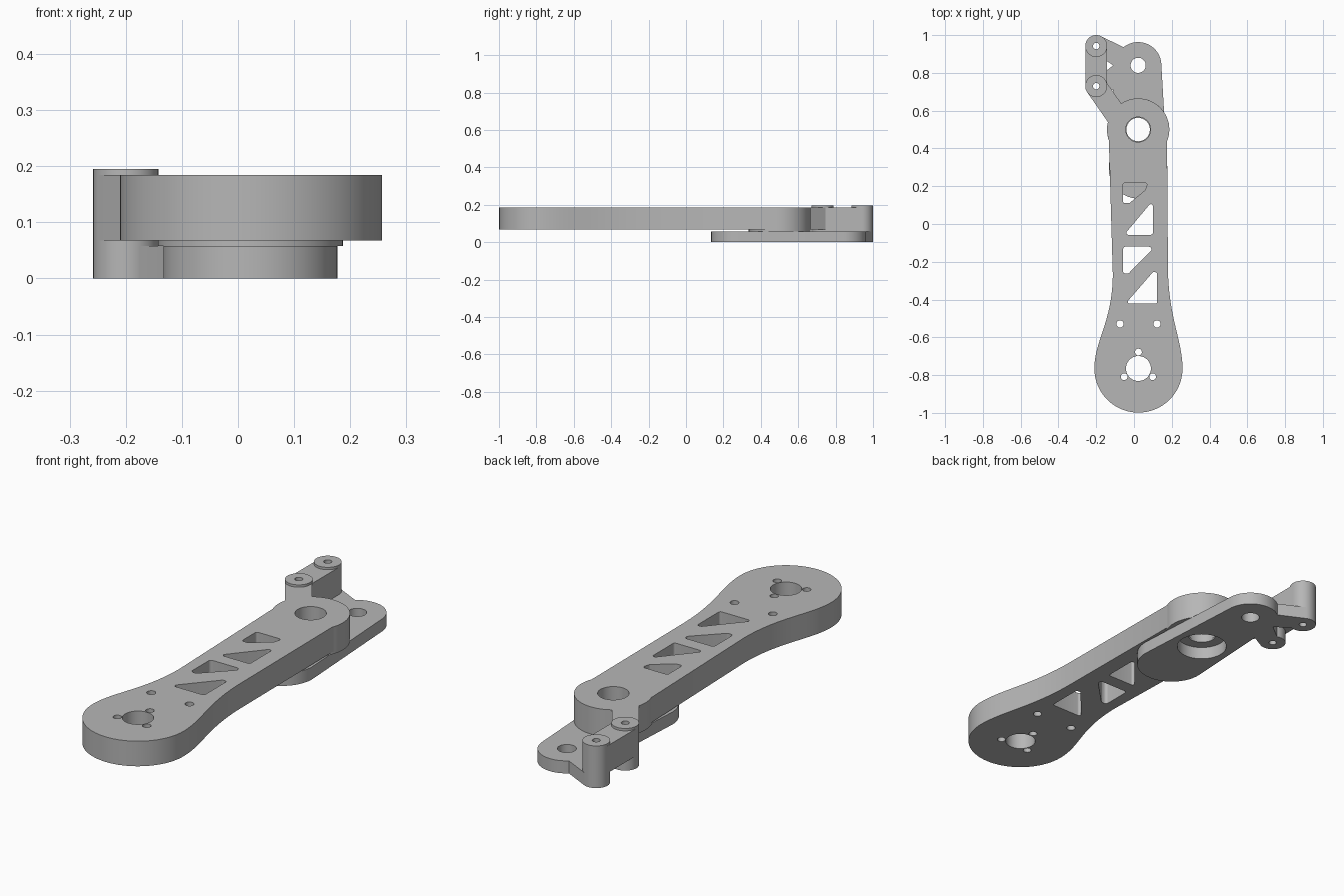
import bpy, bmesh
from math import cos, sin, radians
from mathutils import Vector
from mathutils.geometry import interpolate_bezier

cube = bpy.data.objects.get("Cube")
if cube:
    bpy.data.objects.remove(cube, do_unlink=True)

grey = bpy.data.materials.new("plain_grey")
grey.use_nodes = True
grey.diffuse_color = (0.47, 0.47, 0.47, 1)
grey.node_tree.nodes["Principled BSDF"].inputs["Base Color"].default_value = grey.diffuse_color


def arc(c, r, a0, a1):
    n = max(3, int(abs(a1 - a0) / 5))
    angles = [radians(a0 + (a1 - a0) * i / n) for i in range(n + 1)]
    return [(c[0] + r * cos(a), c[1] + r * sin(a)) for a in angles]


def circle(c, r):
    return arc(c, r, 0, 355)


def bezier(*pts):
    return [tuple(p) for p in interpolate_bezier(*[Vector(p) for p in pts], 20)][1:-1]


def rounded(corners, r=0.014):
    """Polygon with filleted corners."""
    out = []
    for i, p in enumerate(corners):
        p = Vector(p)
        a = (Vector(corners[i - 1]) - p).normalized()
        b = (Vector(corners[(i + 1) % len(corners)]) - p).normalized()
        half = a.angle(b) / 2
        d = r * cos(half) / sin(half)
        centre = p + (a + b).normalized() * r / sin(half)
        s, e = p + a * d - centre, p + b * d - centre
        out += [tuple(centre + s.slerp(e, k / 6).normalized() * r) for k in range(7)]
    return out


def plate(name, z0, z1, outline, holes=()):
    """Extrude an outline with through holes between two heights."""
    curve = bpy.data.curves.new(name, "CURVE")
    curve.dimensions, curve.fill_mode = "2D", "BOTH"
    curve.extrude = (z1 - z0) / 2
    for loop in [outline, *holes]:
        spline = curve.splines.new("POLY")
        spline.points.add(len(loop) - 1)
        for pt, (x, y) in zip(spline.points, loop):
            pt.co = (x, y, 0, 1)
        spline.use_cyclic_u = True
    source = bpy.data.objects.new(name + "_curve", curve)
    bpy.context.collection.objects.link(source)
    graph = bpy.context.evaluated_depsgraph_get()
    mesh = bpy.data.meshes.new_from_object(source.evaluated_get(graph))
    bpy.data.objects.remove(source, do_unlink=True)
    bm = bmesh.new()
    bm.from_mesh(mesh)
    bmesh.ops.translate(bm, verts=bm.verts, vec=(0, 0, (z0 + z1) / 2))
    bmesh.ops.remove_doubles(bm, verts=bm.verts, dist=0.0002)
    bmesh.ops.recalc_face_normals(bm, faces=bm.faces)
    bm.to_mesh(mesh)
    bm.free()
    mesh.name = name
    mesh.materials.clear()
    mesh.materials.append(grey)
    obj = bpy.data.objects.new(name, mesh)
    bpy.context.collection.objects.link(obj)
    bpy.ops.object.select_all(action="DESELECT")
    obj.select_set(True)
    bpy.context.view_layer.objects.active = obj
    bpy.ops.object.shade_smooth_by_angle(angle=radians(30))
    return obj


# Shared centres, radii and heights
hub, pivot, tip, heel = (0.0235, -0.765), (0.022, 0.5), (0.022, 0.84), (0.022, 0.29)
back_post, front_post = (-0.2, 0.942), (-0.2, 0.73)
post_r = 0.058
link_top, arm_low, arm_top, rim_top = 0.058, 0.068, 0.184, 0.195
post_holes = [circle(p, 0.017) for p in (back_post, front_post)]

# Upper arm: round hub, flared neck, pivot end and side bracket
arm_outline = (
    arc(hub, 0.2335, 180, 360)
    + bezier((0.257, -0.765), (0.257, -0.62), (0.185, -0.5), (0.18, -0.25))
    + [(0.18, -0.25)]
    + arc(pivot, 0.165, -22, 123)
    + [(-0.142, 0.745)]
    + arc(back_post, post_r, 0, 180)
    + arc(front_post, post_r, 180, 211)
    + arc(pivot, 0.165, 166, 200)
    + [(-0.112, -0.27)]
    + bezier((-0.112, -0.27), (-0.115, -0.52), (-0.21, -0.62), (-0.21, -0.765))
)
# Lightening cutouts and bolt holes
cutouts = [
    rounded([(-0.058, 0.218), (0.072, 0.218), (0.06, 0.18), (-0.025, 0.11), (-0.058, 0.11)], 0.01),
    rounded([(-0.052, -0.057), (0.1, -0.057), (0.1, 0.115), (0.08, 0.1)], 0.01),
    rounded([(-0.058, -0.12), (0.112, -0.12), (-0.03, -0.263), (-0.058, -0.263)]),
    rounded([(-0.045, -0.422), (0.122, -0.422), (0.122, -0.255), (0.1, -0.255)], 0.01),
]
bolts = [circle(arc(hub, 0.087, a, a + 1)[0], 0.018) for a in (90, 210, 330)]
neck_holes = [circle((x, -0.529), 0.019) for x in (-0.074, 0.122)]
plate("upper_arm", arm_low, arm_top, arm_outline,
      cutouts + bolts + neck_holes + post_holes + [circle(hub, 0.066), circle(pivot, 0.066)])

# Spacer ring under the pivot
plate("pivot_spacer", link_top, arm_low, circle(pivot, 0.165), [circle(pivot, 0.062)])

# Base of the bracket between the two posts
plate("bracket_base", link_top, arm_low,
      arc(back_post, post_r, 0, 180) + arc(front_post, post_r, 180, 360), post_holes)

# Raised rims on the posts
for label, centre in (("back", back_post), ("front", front_post)):
    plate(label + "_post_rim", arm_top, rim_top, circle(centre, post_r), [circle(centre, 0.017)])

# Lower link with two tabs reaching under the posts
link_outline = (
    arc(heel, 0.155, 180, 360)
    + arc(tip, 0.123, 0, 129)
    + arc(back_post, post_r, 65, 290)
    + [(-0.11, 0.84)]
    + arc(front_post, post_r, 70, 295)
    + [(-0.11, 0.713)]
)
plate("lower_link", 0, link_top, link_outline,
      post_holes + [circle(tip, 0.04), circle(pivot, 0.11)])
